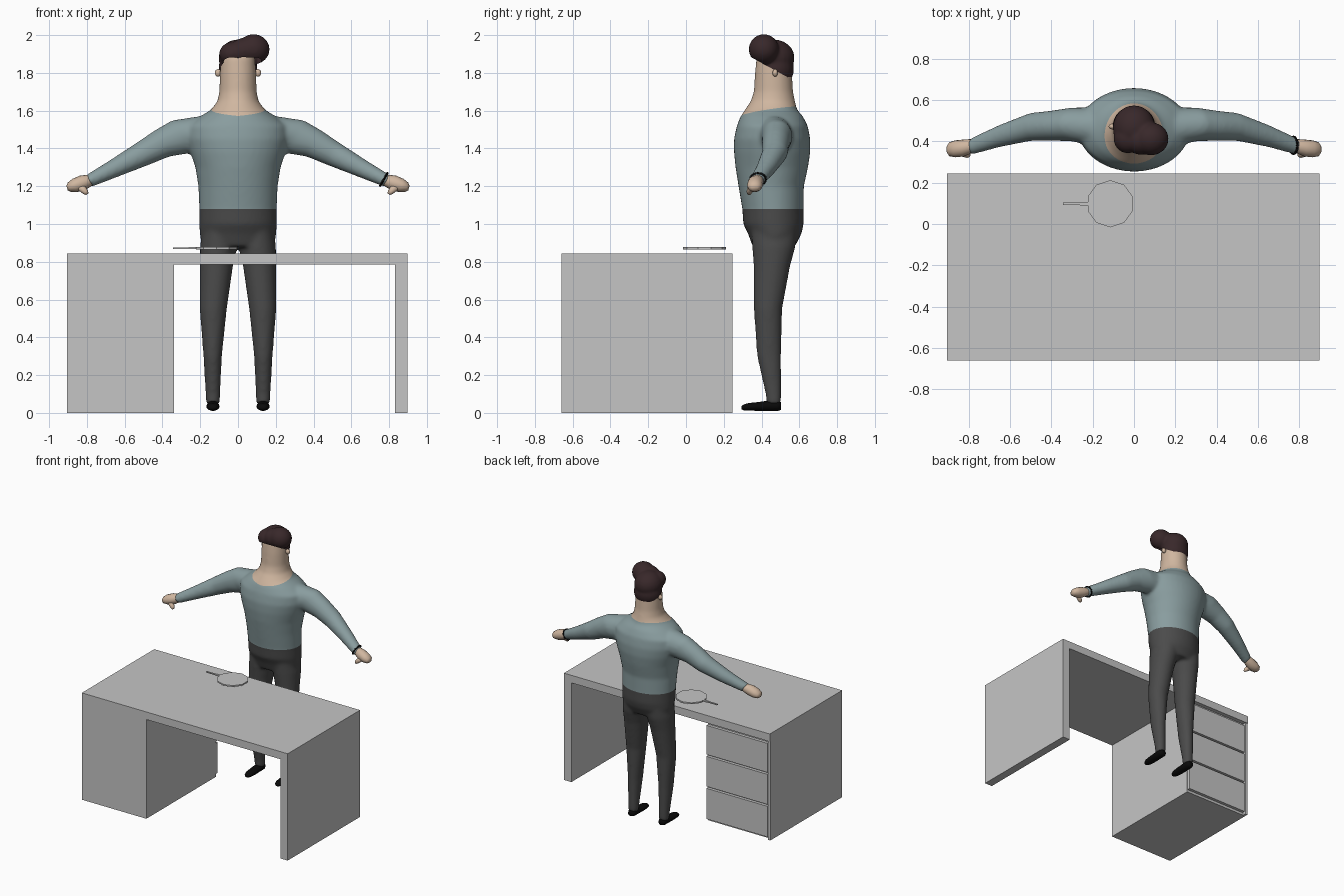
import bpy, bmesh, math
from mathutils import Vector, Matrix

if "Cube" in bpy.data.objects:
    bpy.data.objects.remove(bpy.data.objects["Cube"])


def material(name, r, g, b):
    m = bpy.data.materials.new(name)
    m.diffuse_color = (r, g, b, 1)
    m.use_nodes = True
    m.node_tree.nodes["Principled BSDF"].inputs["Base Color"].default_value = m.diffuse_color
    return m


GREY = material("desk grey", .56, .56, .56)
SHIRT = material("shirt blue grey", .25, .335, .345)
SKIN = material("skin", .63, .47, .35)
TROUSERS = material("trouser charcoal", .07, .07, .07)
HAIR = material("hair dark brown", .04, .021, .023)
BLACK = material("black", .003, .003, .003)
X, Y, Z = Vector((1, 0, 0)), Vector((0, 1, 0)), Vector((0, 0, 1))


def finish(name, bm, *mats, smooth=True):
    bmesh.ops.recalc_face_normals(bm, faces=bm.faces)
    me = bpy.data.meshes.new(name)
    bm.to_mesh(me)
    bm.free()
    for m in mats:
        me.materials.append(m)
    for p in me.polygons:
        p.use_smooth = smooth
    ob = bpy.data.objects.new(name, me)
    bpy.context.collection.objects.link(ob)
    return ob


def box(name, x0, x1, y0, y1, z0, z1, mat=GREY):
    bm = bmesh.new()
    bmesh.ops.create_cube(bm, size=1)
    for v in bm.verts:
        v.co = Vector((x0 if v.co.x < 0 else x1, y0 if v.co.y < 0 else y1,
                       z0 if v.co.z < 0 else z1))
    return finish(name, bm, mat, smooth=False)


def loft(bm, rings, u, v, n=24, side=1):
    """Rings are (x, y, z, radius along u, radius along v); side=-1 mirrors in x."""
    loops = []
    for x, y, z, a, b in rings:
        loop = []
        for i in range(n):
            t = 2 * math.pi * i / n
            p = Vector((x, y, z)) + u * a * math.cos(t) + v * b * math.sin(t)
            loop.append(bm.verts.new((p.x * side, p.y, p.z)))
        loops.append(loop)
    for lo, hi in zip(loops, loops[1:]):
        for i in range(n):
            j = (i + 1) % n
            bm.faces.new((lo[i], lo[j], hi[j], hi[i]))
    bm.faces.new(loops[0][::-1])
    bm.faces.new(loops[-1])


def ball(bm, c, r, seg=24):
    mat = Matrix.Translation(c) @ Matrix.Diagonal((*r, 1))
    bmesh.ops.create_uvsphere(bm, u_segments=seg, v_segments=seg // 2, radius=1, matrix=mat)


def blend(bm, voxel, repeats):
    """Fuse overlapping volumes into one smooth skin, returned as a bmesh."""
    ob = finish("blend_helper", bm)
    mod = ob.modifiers.new("fuse", 'REMESH')
    mod.mode, mod.voxel_size = 'VOXEL', voxel
    mod = ob.modifiers.new("relax", 'SMOOTH')
    mod.factor, mod.iterations = .5, repeats
    deps = bpy.context.evaluated_depsgraph_get()
    out = bmesh.new()
    out.from_mesh(ob.evaluated_get(deps).to_mesh())
    bpy.data.objects.remove(ob)
    return out


def cut(bm, co, no, faces=None, clear=False):
    faces = list(faces or bm.faces)
    geom = list({v for f in faces for v in f.verts} | {e for f in faces for e in f.edges}) + faces
    bmesh.ops.bisect_plane(bm, geom=geom, plane_co=co, plane_no=no, dist=1e-5, clear_inner=clear)


# Desk: top, side leg and drawer pedestal
box("desk_top", -.905, .897, -.66, .245, .785, .845)
box("desk_leg", .832, .897, -.66, .245, 0, .785)
box("pedestal", -.903, -.34, -.66, .212, 0, .785)
box("pedestal_side", -.905, -.885, -.66, .238, 0, .785)
for i, (z0, z1) in enumerate([(.02, .262), (.277, .515), (.53, .76)]):
    box("drawer_%d" % i, -.878, -.343, .212, .236, z0, z1)

# Hand mirror lying above the desk
bm = bmesh.new()
loft(bm, [(-.115, .098, .866, .114, .114), (-.115, .098, .877, .114, .114)], Y, -X, n=10)
finish("hand_mirror", bm, GREY, smooth=False)
box("mirror_handle", -.344, -.222, .093, .104, .868, .876)
box("mirror_collar", -.262, -.222, .09, .107, .867, .877)

# Body: torso, neck and head, fused with arms and legs
bm = bmesh.new()
loft(bm, [(0, y, z, a, b) for z, y, a, b in [
    (.88, .465, .19, .112), (.95, .47, .203, .142), (1.0, .463, .205, .16), (1.08, .46, .205, .162),
    (1.2, .451, .21, .173), (1.3, .454, .226, .192), (1.38, .456, .252, .202),
    (1.45, .456, .27, .202), (1.52, .457, .265, .188), (1.57, .454, .2, .165),
    (1.605, .45, .142, .138), (1.65, .46, .109, .117), (1.7, .463, .099, .104),
    (1.8, .463, .096, .098), (1.88, .463, .09, .09), (1.93, .465, .055, .055)]], X, Y, n=40)
ARM_V = Vector((.5, 0, .87))
for s in (1, -1):
    loft(bm, [(.12, .465, 1.475, .1, .115), (.3, .482, 1.462, .082, .1), (.4, .476, 1.427, .073, .08),
              (.5, .47, 1.374, .068, .068), (.65, .426, 1.297, .054, .05),
              (.775, .38, 1.235, .042, .037), (.79, .375, 1.228, .04, .036)], Y, ARM_V, side=s)
    loft(bm, [(.133, .465, .045, .037, .039), (.133, .463, .1, .039, .042), (.134, .44, .3, .049, .064),
              (.131, .434, .55, .072, .075), (.114, .455, .78, .088, .097),
              (.102, .465, .88, .099, .115), (.1, .467, .97, .09, .12)], X, Y, side=s)
body = blend(bm, .011, 10)

# Cut the waist and the shallow V neckline, then colour by region
WAIST = 1.08
cut(body, (0, 0, WAIST), Z)
cut(body, (0, 0, 0), X)
for s in (1, -1):
    half = [f for f in body.faces if f.calc_center_median().x * s > 0]
    cut(body, (0, .31, 1.575), (-.08 * s, -.16, 1), half)
for f in body.faces:
    c = f.calc_center_median()
    if c.z < WAIST:
        f.material_index = 1
    elif c.z > 1.575 + .16 * (c.y - .31) + .08 * abs(c.x):
        f.material_index = 2
finish("body", body, SHIRT, TROUSERS, SKIN)

# Hands, shoes and ears
for s, label in ((1, "left"), (-1, "right")):
    bm = bmesh.new()
    loft(bm, [(.765, .382, 1.238, .026, .024), (.79, .376, 1.229, .035, .033),
              (.825, .368, 1.217, .041, .041), (.865, .364, 1.204, .041, .037),
              (.893, .362, 1.195, .034, .026), (.905, .362, 1.19, .016, .012)],
         Y, Vector((.3, 0, .95)), n=16, side=s)
    loft(bm, [(.845, .352, 1.205, .018, .02), (.825, .342, 1.187, .018, .02),
              (.808, .336, 1.17, .016, .016), (.798, .334, 1.158, .009, .008)],
         Y, Vector((.8, 0, -.6)), n=12, side=s)
    finish(label + "_hand", bm, SKIN)

    bm = bmesh.new()
    loft(bm, [(.133, y, z, a, b) for y, z, a, b in [
        (.295, .028, .012, .009), (.305, .029, .022, .015), (.33, .032, .031, .02),
        (.38, .034, .035, .023), (.43, .037, .033, .027), (.485, .038, .032, .028),
        (.503, .036, .022, .02)]], X, Z, n=16, side=s)
    finish(label + "_shoe", bm, BLACK)

    bm = bmesh.new()
    ball(bm, (.105 * s, .472, 1.8), (.018, .014, .02), 16)
    finish(label + "_ear", bm, SKIN)

# Beaded bracelet on one wrist
bm = bmesh.new()
for i in range(20):
    t = 2 * math.pi * i / 20
    p = Vector((.772, .381, 1.236)) + Y * .041 * math.cos(t) + ARM_V * .038 * math.sin(t)
    ball(bm, p, (.0065,) * 3, 8)
finish("bracelet", bm, BLACK)

# Hair: cap, nape and swept quiff, trimmed along a sloping hairline
bm = bmesh.new()
for c, r in [((0, .465, 1.88), (.103, .11, .097)), ((0, .475, 1.82), (.104, .097, .1)),
             ((.082, .412, 1.925), (.086, .08, .08)), ((-.03, .415, 1.9), (.07, .073, .064)),
             ((.03, .405, 1.915), (.07, .07, .07))]:
    ball(bm, c, r)
hair = blend(bm, .008, 8)
cut(hair, (0, .36, 1.875), (0, .55, 1), clear=True)
finish("hair", hair, HAIR)
